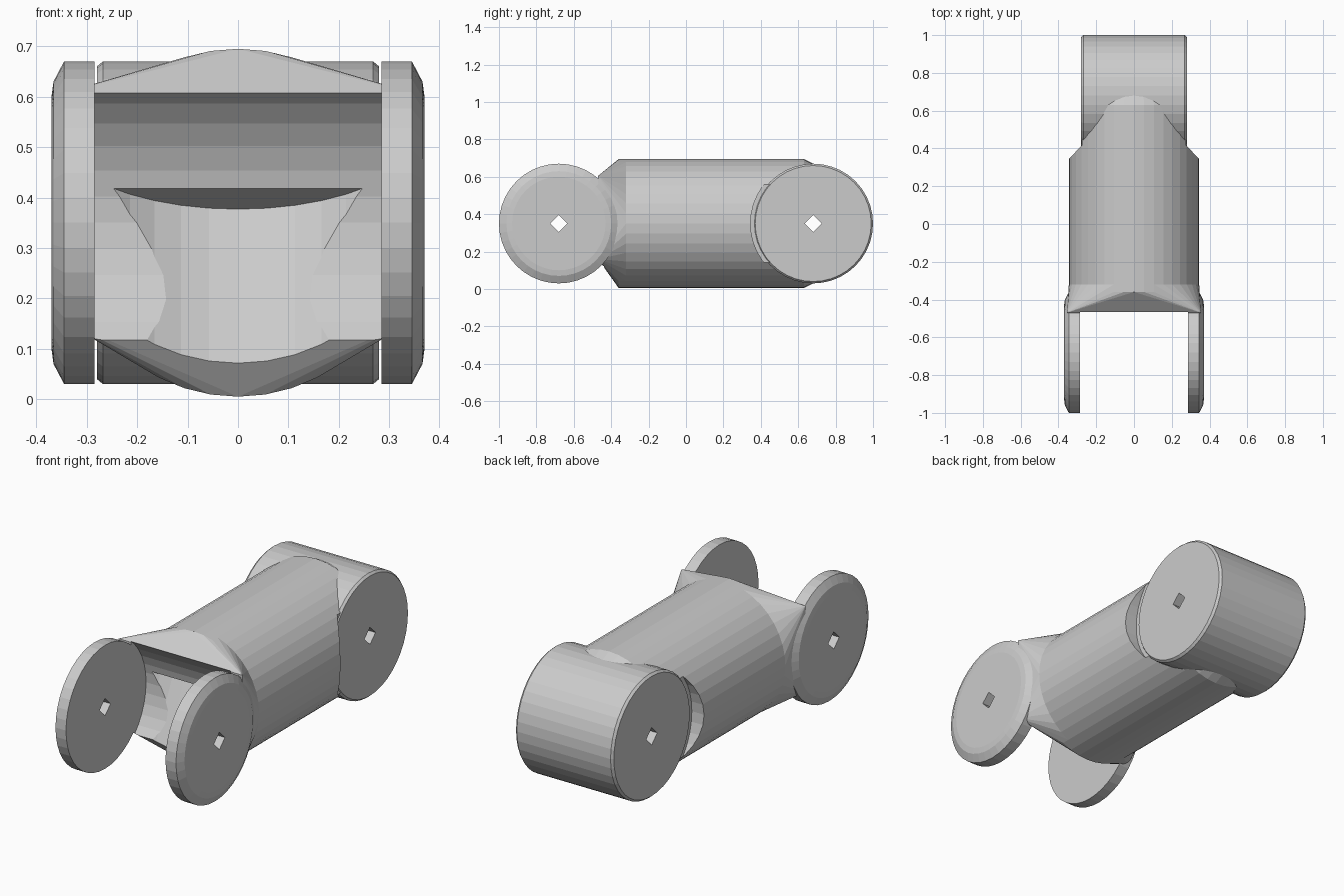
import bpy, bmesh, math
from mathutils import Matrix, Vector

cube = bpy.data.objects.get("Cube")
if cube:
    bpy.data.objects.remove(cube, do_unlink=True)

MID = 0.35            # height of the main axis
PIVOT = 0.68          # distance of both pivots from the centre
SIDES = 40
TO_X = Matrix.Rotation(math.pi / 2, 4, 'Y')
TO_Y = Matrix.Rotation(-math.pi / 2, 4, 'X')


def add_object(name, bm):
    bmesh.ops.recalc_face_normals(bm, faces=bm.faces)
    mesh = bpy.data.meshes.new(name)
    bm.to_mesh(mesh)
    bm.free()
    obj = bpy.data.objects.new(name, mesh)
    bpy.context.collection.objects.link(obj)
    return obj


def lathe(name, profile, matrix, sides=SIDES):
    """Capped solid from (radius, height) pairs, turned about z and then placed."""
    bm = bmesh.new()
    rings = []
    for r, h in profile:
        angles = [2 * math.pi * i / sides for i in range(sides)]
        rings.append([bm.verts.new(matrix @ Vector((r * math.cos(a), r * math.sin(a), h)))
                      for a in angles])
    for low, high in zip(rings, rings[1:]):
        for i in range(sides):
            j = (i + 1) % sides
            bm.faces.new((low[i], low[j], high[j], high[i]))
    bm.faces.new(rings[0])
    bm.faces.new(rings[-1])
    return add_object(name, bm)


def across(name, r, x0, x1, y, sides=SIDES):
    """Plain cylinder running along x at a pivot."""
    return lathe(name, [(r, x0), (r, x1)], Matrix.Translation((0, y, MID)) @ TO_X, sides)


def combine(obj, tool, operation='DIFFERENCE'):
    """Apply a boolean and discard the tool."""
    tool.hide_render = True
    mod = obj.modifiers.new("combine", 'BOOLEAN')
    mod.object, mod.operation, mod.solver = tool, operation, 'EXACT'
    bpy.context.view_layer.update()
    graph = bpy.context.evaluated_depsgraph_get()
    result = bpy.data.meshes.new_from_object(obj.evaluated_get(graph))
    obj.modifiers.clear()
    obj.data = result
    bpy.data.objects.remove(tool, do_unlink=True)


# Main barrel, tapering a little into the knuckle
body = lathe("link_body", [(0.345, -0.34), (0.345, 0.63), (0.315, 0.69)],
             Matrix.Translation((0, 0, MID)) @ TO_Y)

# Neck that blends the round barrel into the two fork cheeks
bm = bmesh.new()
for i in range(SIDES):
    a = 2 * math.pi * i / SIDES
    for y in (-0.36, -0.32):
        bm.verts.new((0.345 * math.cos(a), y, MID + 0.345 * math.sin(a)))
for x in (-0.355, 0.355):
    for z in (0.16, 0.605):
        bm.verts.new((x, -0.47, z))
hull = bmesh.ops.convex_hull(bm, input=bm.verts)
loose = {v for v in hull["geom_interior"] if isinstance(v, bmesh.types.BMVert)}
bmesh.ops.delete(bm, geom=list(loose), context='VERTS')
combine(body, add_object("neck", bm), 'UNION')

# Rounded slot between the fork cheeks
combine(body, across("slot_cutter", 0.335, -0.285, 0.285, -PIVOT))

# Slanted groove giving the next link room to swing down
tilt = Matrix.Rotation(math.radians(155), 4, 'X')
combine(body, lathe("swing_cutter", [(0.365, -0.2), (0.365, 1.2)],
                    Matrix.Translation((0, -PIVOT, MID)) @ tilt))

# Side reliefs around the knuckle, and a clear core for its pin hole
for x0, x1 in ((-0.6, -0.275), (0.275, 0.6)):
    combine(body, across("relief_cutter", 0.335, x0, x1, PIVOT))
combine(body, across("core_cutter", 0.1, -0.5, 0.5, PIVOT))

# Rear knuckle with softened rims
knuckle = lathe("rear_knuckle", [(0.31, -0.28), (0.32, -0.268), (0.32, 0.268), (0.31, 0.28)],
                Matrix.Translation((0, PIVOT, MID)) @ TO_X)
combine(knuckle, across("pin_cutter", 0.045, -0.6, 0.6, PIVOT, 4))

# Pair of fork discs, bevelled on the outside
for side, name in ((1, "left_fork_disc"), (-1, "right_fork_disc")):
    profile = [(0.32, 0.285), (0.32, 0.345), (0.28, 0.366), (0.25, 0.37)]
    disc = lathe(name, [(r, side * h) for r, h in profile],
                 Matrix.Translation((0, -PIVOT, MID)) @ TO_X)
    combine(disc, across("pin_cutter", 0.045, -0.6, 0.6, -PIVOT, 4))
    # Matching pin hole where the neck meets the cheek
    combine(body, across("pin_cutter", 0.045, -0.6, 0.6, -PIVOT, 4))
